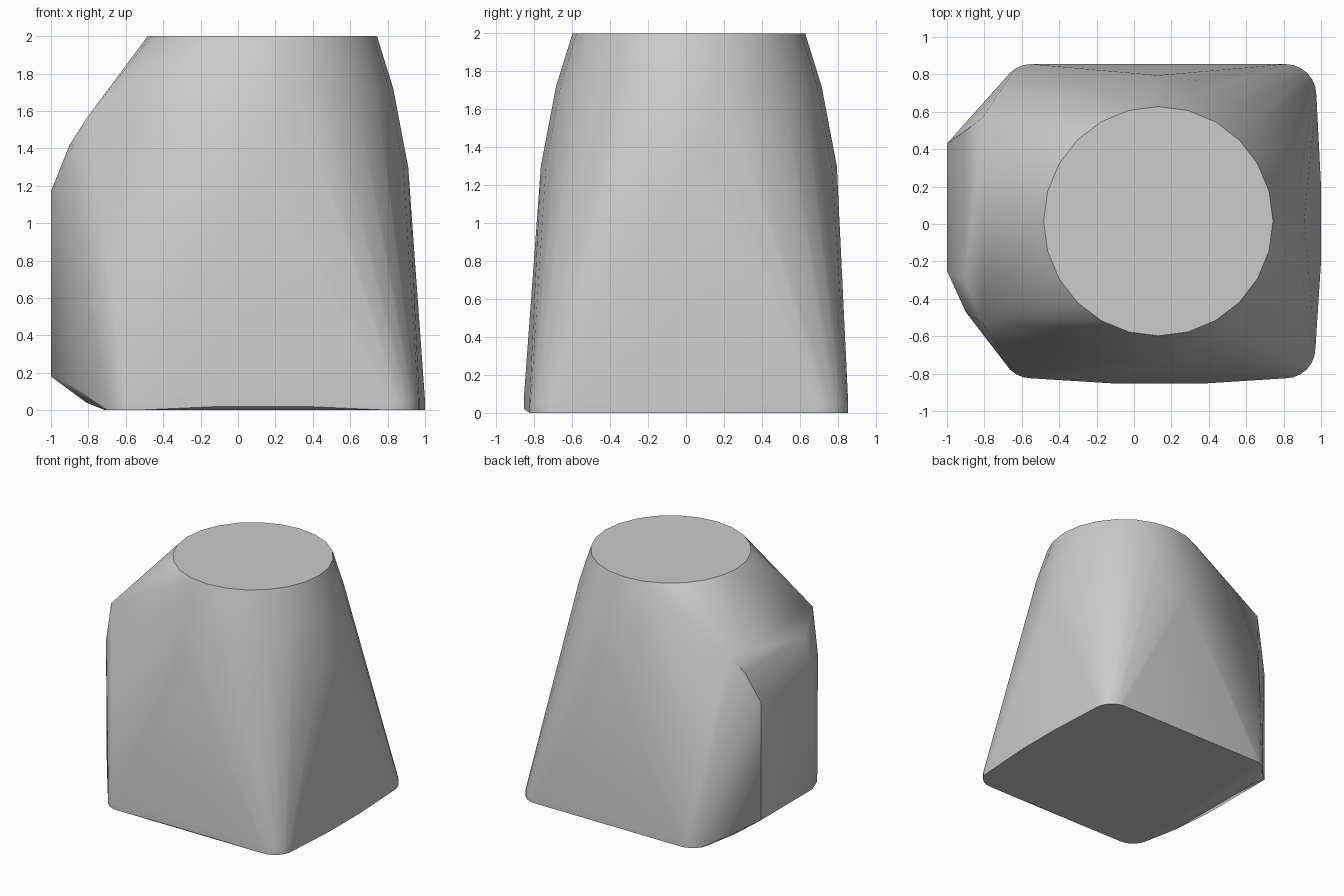
import bpy
import bmesh
from math import cos, sin, radians, tau

cube = bpy.data.objects.get("Cube")
if cube:
    bpy.data.objects.remove(cube, do_unlink=True)


def make_material(name, color):
    mat = bpy.data.materials.new(name)
    mat.use_nodes = True
    mat.diffuse_color = color
    mat.node_tree.nodes["Principled BSDF"].inputs["Base Color"].default_value = color
    return mat


def ring(radius, z, sides=24):
    """Level circle around the collar axis."""
    return [(0.13 + radius * cos(tau * i / sides), 0.015 + radius * sin(tau * i / sides), z)
            for i in range(sides)]


def corner(cx, cy, radius, start, z, steps=6):
    """Quarter-round corner of the foot outline."""
    angles = [radians(start + 90 * i / steps) for i in range(steps + 1)]
    return [(cx + radius * cos(a), cy + radius * sin(a), z) for a in angles]


# Round tapering collar
points = ring(0.613, 2.0) + ring(0.70, 1.72) + ring(0.78, 1.3)

# Rounded square foot
for z in (0.0, 0.05):
    points += corner(0.81, 0.69, 0.165, 0, z)
    points += corner(0.81, -0.665, 0.16, 270, z)
    points += corner(-0.55, 0.695, 0.16, 90, z)
    points += corner(-0.55, -0.665, 0.16, 180, z)
    points += [(1.0, -0.2, z), (1.0, 0.2, z)]

# Slight swell along the front of the foot
points += [(x, -0.853, z) for x in (-0.1, 0.37) for z in (0.02, 0.1)]

# Bevelled block bulging from the -x side
for z in (0.18, 1.17):
    points += [(-1.0, 0.43, z), (-1.0, -0.25, z)]
points += [(-0.81, 0.57, 1.56), (-0.81, -0.53, 1.56)]
points += [(-0.9, 0.5, 1.42), (-0.9, -0.3, 1.42), (-0.9, -0.47, 1.2)]
points += [(-0.81, 0.5, 0.04), (-0.81, -0.45, 0.04), (-0.9, -0.46, 0.14)]

# Wrap everything in one convex shell
bm = bmesh.new()
for p in points:
    bm.verts.new(p)
hull = bmesh.ops.convex_hull(bm, input=bm.verts[:])
loose = {g for g in hull["geom_interior"] + hull["geom_unused"] if isinstance(g, bmesh.types.BMVert)}
bmesh.ops.delete(bm, geom=list(loose), context='VERTS')
bmesh.ops.dissolve_limit(bm, angle_limit=radians(0.3), verts=bm.verts[:], edges=bm.edges[:])
bmesh.ops.recalc_face_normals(bm, faces=bm.faces[:])

mesh = bpy.data.meshes.new("shell_body")
bm.to_mesh(mesh)
bm.free()
mesh.materials.append(make_material("light grey", (0.6, 0.6, 0.6, 1.0)))
body = bpy.data.objects.new("shell_body", mesh)
bpy.context.collection.objects.link(body)

# Smooth sides with crisp rims
bpy.ops.object.select_all(action='DESELECT')
body.select_set(True)
bpy.context.view_layer.objects.active = body
bpy.ops.object.shade_smooth_by_angle(angle=radians(40))
